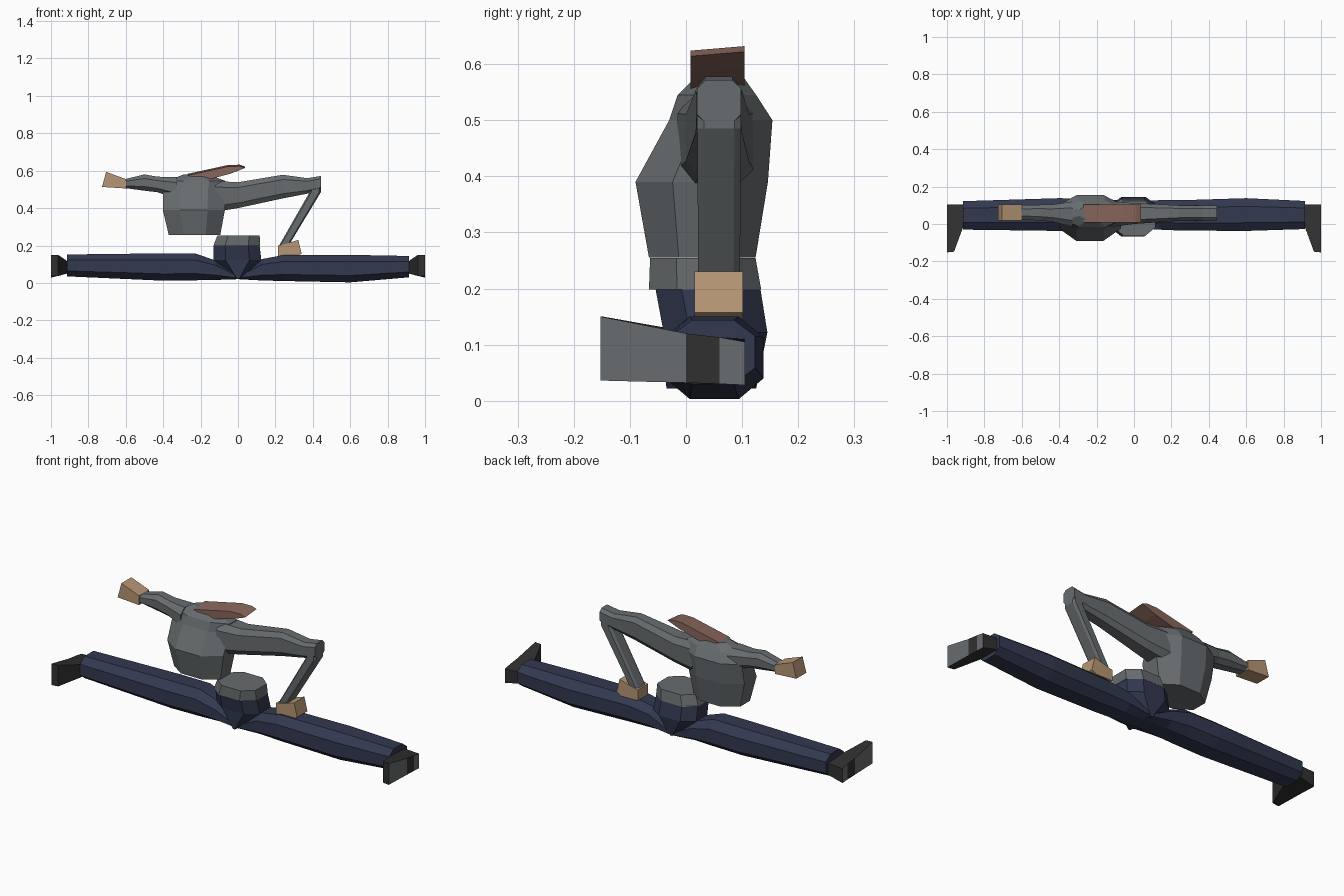
import bpy, bmesh
from mathutils import Vector


def mat(name, c):
    m = bpy.data.materials.new(name)
    m.diffuse_color = (*c, 1)
    return m


GREY = mat("grey shirt", (0.135, 0.15, 0.157))
NAVY = mat("navy trousers", (0.032, 0.041, 0.08))
SKIN = mat("skin", (0.47, 0.305, 0.18))
HAIR = mat("reddish brown", (0.25, 0.135, 0.105))
BLACK = mat("black shoe", (0.03, 0.03, 0.03))


def finish(name, bm, *mats):
    bmesh.ops.recalc_face_normals(bm, faces=bm.faces)
    me = bpy.data.meshes.new(name)
    bm.to_mesh(me)
    bm.free()
    for m in mats:
        me.materials.append(m)
    ob = bpy.data.objects.new(name, me)
    bpy.context.collection.objects.link(ob)
    return ob


def loft(name, axis, sections, material, c=0.25):
    """Chamfered-rectangle rings (pos, a0, a1, b0, b1) joined along x or z."""
    bm = bmesh.new()
    rings = []
    for p, a0, a1, b0, b1 in sections:
        da, db = (a1 - a0) * c, (b1 - b0) * c
        pts = [(a0 + da, b0), (a1 - da, b0), (a1, b0 + db), (a1, b1 - db),
               (a1 - da, b1), (a0 + da, b1), (a0, b1 - db), (a0, b0 + db)]
        rings.append([bm.verts.new((p, a, b) if axis == 'x' else (a, b, p))
                      for a, b in pts])
    for r, s in zip(rings, rings[1:]):
        for i in range(8):
            j = (i + 1) % 8
            bm.faces.new((r[i], r[j], s[j], s[i]))
    bm.faces.new(rings[0])
    bm.faces.new(rings[-1])
    return finish(name, bm, material)


def slab(name, outline, y0, y1, material, front_drop=0.0):
    """Front-view outline (x, z) given depth from y0 to y1."""
    bm = bmesh.new()
    f = [bm.verts.new((x, y0, z - front_drop)) for x, z in outline]
    b = [bm.verts.new((x, y1, z)) for x, z in outline]
    n = len(f)
    for i in range(n):
        j = (i + 1) % n
        bm.faces.new((f[i], f[j], b[j], b[i]))
    bm.faces.new(f)
    bm.faces.new(b)
    return finish(name, bm, material)


# Legs in a split
loft("right_leg", 'x', [(-0.915, -0.03, 0.122, 0.035, 0.152),
                        (-0.4, -0.037, 0.138, 0.012, 0.158),
                        (-0.23, -0.035, 0.135, 0.014, 0.158),
                        (-0.12, -0.03, 0.13, 0.016, 0.12),
                        (0.0, -0.02, 0.125, 0.02, 0.04)], NAVY)
loft("left_leg", 'x', [(0.0, -0.02, 0.125, 0.02, 0.04),
                       (0.13, -0.03, 0.127, 0.013, 0.128),
                       (0.25, -0.035, 0.127, 0.01, 0.15),
                       (0.6, -0.037, 0.138, 0.003, 0.15),
                       (0.915, -0.027, 0.123, 0.03, 0.144)], NAVY)

# Hips and shirt hem
loft("hips", 'z', [(0.022, -0.012, 0.012, -0.035, 0.125),
                   (0.122, -0.13, 0.125, -0.04, 0.145),
                   (0.203, -0.13, 0.115, -0.055, 0.132)], NAVY)
loft("shirt_hem", 'z', [(0.198, -0.132, 0.118, -0.066, 0.134),
                        (0.254, -0.11, 0.116, -0.064, 0.124)], GREY)

# Chest leaning sideways
loft("chest", 'z', [(0.255, -0.37, -0.095, -0.066, 0.124),
                    (0.39, -0.402, -0.07, -0.09, 0.146),
                    (0.5, -0.402, -0.066, -0.03, 0.154),
                    (0.545, -0.38, -0.066, -0.015, 0.125),
                    (0.58, -0.29, -0.16, 0.02, 0.1)], GREY, 0.28)

# Arms: one stretched out, one bent with the hand on the leg
loft("right_arm", 'x', [(-0.605, 0.025, 0.1, 0.507, 0.555),
                        (-0.5, 0.018, 0.103, 0.493, 0.58),
                        (-0.43, 0.01, 0.105, 0.485, 0.568),
                        (-0.33, -0.015, 0.12, 0.45, 0.565)], GREY)
loft("left_upper_arm", 'x', [(-0.12, -0.015, 0.12, 0.38, 0.545),
                             (0.0, 0.0, 0.112, 0.40, 0.538),
                             (0.24, 0.017, 0.1, 0.452, 0.578),
                             (0.37, 0.018, 0.098, 0.477, 0.56),
                             (0.443, 0.02, 0.098, 0.495, 0.572)], GREY, 0.2)
loft("left_forearm", 'z', [(0.195, 0.217, 0.268, 0.022, 0.096),
                           (0.485, 0.383, 0.443, 0.02, 0.098),
                           (0.54, 0.39, 0.443, 0.02, 0.098)], GREY, 0.15)
slab("right_hand", [(-0.6, 0.555), (-0.705, 0.594), (-0.727, 0.513),
                    (-0.6, 0.505)], 0.02, 0.104, SKIN)
slab("left_hand", [(0.214, 0.2), (0.265, 0.212), (0.322, 0.23),
                   (0.34, 0.157), (0.315, 0.142), (0.214, 0.143)], 0.015, 0.102, SKIN)

# Flat tilted head
slab("head", [(-0.27, 0.583), (-0.05, 0.631), (0.01, 0.632), (0.037, 0.622),
              (-0.04, 0.592), (-0.18, 0.555)], 0.008, 0.104, HAIR, 0.008)

# Shoes: dark uppers, grey toe and heel soles with a dark instep
for side, s in (("right", -1), ("left", 1)):
    bm = bmesh.new()
    plan = [(0.912, 0.104, 0.05, 0.11), (0.915, -0.02, 0.05, 0.118),
            (0.962, -0.148, 0.037, 0.15), (1.0, -0.152, 0.036, 0.15),
            (1.0, 0.0, 0.032, 0.12), (1.0, 0.06, 0.03, 0.113),
            (1.0, 0.105, 0.028, 0.105)]
    lo = [bm.verts.new((s * x, y, a)) for x, y, a, b in plan]
    hi = [bm.verts.new((s * x, y, b)) for x, y, a, b in plan]
    for i in range(7):
        j = (i + 1) % 7
        f = bm.faces.new((lo[i], lo[j], hi[j], hi[i]))
        if i in (3, 5):
            f.material_index = 1
    bm.faces.new(lo)
    bm.faces.new(hi)
    finish(side + "_shoe", bm, BLACK, GREY)
